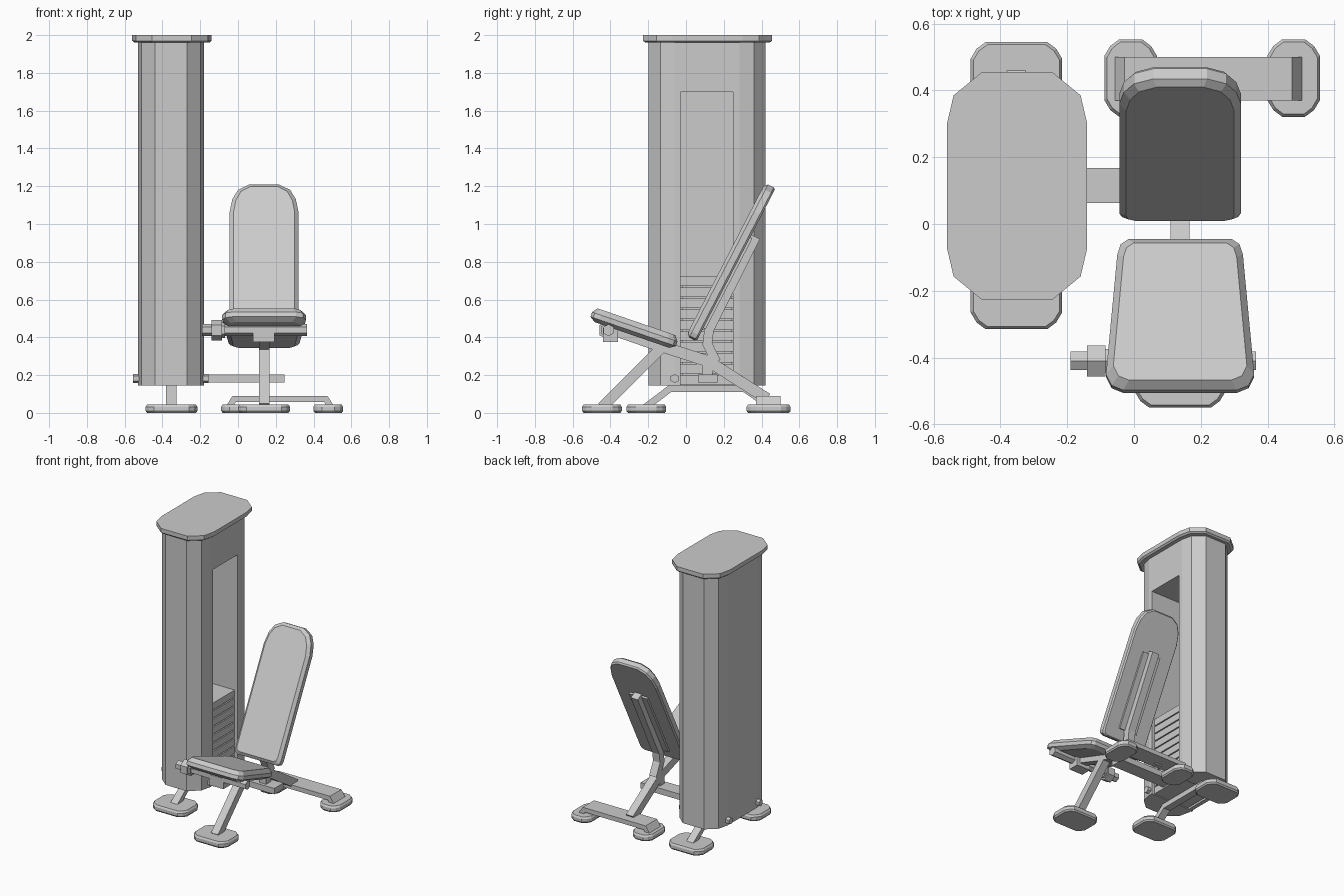
import bpy
import bmesh
from math import radians, cos, sin, pi
from mathutils import Matrix, Vector

if "Cube" in bpy.data.objects:
    bpy.data.objects.remove(bpy.data.objects["Cube"])

# Single painted-metal colour
GREY = (0.6, 0.6, 0.6, 1)
mat = bpy.data.materials.new("light grey")
mat.use_nodes = True
mat.diffuse_color = GREY
mat.node_tree.nodes["Principled BSDF"].inputs["Base Color"].default_value = GREY


def finish(name, bm, matrix=None):
    if matrix:
        bm.transform(matrix)
    bmesh.ops.recalc_face_normals(bm, faces=bm.faces[:])
    mesh = bpy.data.meshes.new(name)
    bm.to_mesh(mesh)
    bm.free()
    mesh.materials.append(mat)
    obj = bpy.data.objects.new(name, mesh)
    bpy.context.scene.collection.objects.link(obj)
    return obj


def loft(name, outline, layers, matrix=None):
    """Stack an outline at (height, inset) layers and cap both ends."""
    xs, ys = [p[0] for p in outline], [p[1] for p in outline]
    cx, cy = (min(xs) + max(xs)) / 2, (min(ys) + max(ys)) / 2
    hx, hy = max(xs) - cx, max(ys) - cy
    bm = bmesh.new()
    rings = [[bm.verts.new((cx + (x - cx) * (1 - d / hx), cy + (y - cy) * (1 - d / hy), z))
              for x, y in outline] for z, d in layers]
    n = len(outline)
    for a, b in zip(rings, rings[1:]):
        for i in range(n):
            j = (i + 1) % n
            bm.faces.new((a[i], a[j], b[j], b[i]))
    bm.faces.new(rings[0][::-1])
    bm.faces.new(rings[-1])
    return finish(name, bm, matrix)


def rounded(cx, cy, hx, hy, rx, ry, mid):
    """Rectangle with corners softened by one middle point (mid = its inset share)."""
    corner = [(hx, hy - ry), (hx - rx * mid[0], hy - ry * mid[1]), (hx - rx, hy)]
    half = corner + [(-x, y) for x, y in corner[::-1]]
    return [(cx + x, cy + y) for x, y in half] + [(cx - x, cy - y) for x, y in half]


def mirrored(half, cx):
    """Close a right-hand half outline by mirroring it in x."""
    return [(cx + x, y) for x, y in half] + [(cx - x, y) for x, y in half[::-1]]


def box(name, x, y, z):
    return loft(name, [(x[0], y[0]), (x[1], y[0]), (x[1], y[1]), (x[0], y[1])],
                [(z[0], 0), (z[1], 0)])


def bar(name, path, thick, depth, across="X"):
    """Mitred rectangular tube along a 2D path, extruded across one axis."""
    pts = [Vector(p) for p in path]
    dirs = [(b - a).normalized() for a, b in zip(pts, pts[1:])]
    bm = bmesh.new()
    rings = []
    for i, p in enumerate(pts):
        d0, d1 = dirs[max(i - 1, 0)], dirs[min(i, len(dirs) - 1)]
        t = (d0 + d1).normalized()
        off = Vector((-t.y, t.x)) * (thick / 2 / t.dot(d1))
        ring = []
        for q, d in ((p + off, depth[0]), (p + off, depth[1]),
                     (p - off, depth[1]), (p - off, depth[0])):
            ring.append(bm.verts.new((d, q.x, q.y) if across == "X" else (q.x, d, q.y)))
        rings.append(ring)
    for a, b in zip(rings, rings[1:]):
        for i in range(4):
            j = (i + 1) % 4
            bm.faces.new((a[i], a[j], b[j], b[i]))
    bm.faces.new(rings[0])
    bm.faces.new(rings[-1])
    return finish(name, bm)


def hex_rod(name, x0, x1, y, z, r):
    outline = [(r * sin(i * pi / 3), r * cos(i * pi / 3)) for i in range(6)]
    turn = Matrix(((0, 0, 1, 0), (1, 0, 0, y), (0, 1, 0, z), (0, 0, 0, 1)))
    return loft(name, outline, [(x0, 0), (x1, 0)], turn)


# Tower housing with a tall recess on the bench side
TX, TY = -0.355, 0.112
tower = loft("tower_housing", rounded(TX, TY, 0.175, 0.31, 0.09, 0.14, (0.2, 0.45)),
             [(0.145, 0), (1.97, 0)])
cutter = box("recess_cutter", (-0.5, 0), (-0.03, 0.25), (0.1, 1.7))
cutter.hide_render = True
cutter.hide_viewport = True
cutter.display_type = "WIRE"
cut = tower.modifiers.new("recess", "BOOLEAN")
cut.operation = "DIFFERENCE"
cut.solver = "EXACT"
cut.object = cutter
bpy.context.view_layer.objects.active = tower
bpy.ops.object.modifier_apply(modifier=cut.name)
bpy.data.objects.remove(cutter)

loft("tower_cap", rounded(TX + 0.005, 0.114, 0.21, 0.341, 0.105, 0.155, (0.19, 0.45)),
     [(1.96, 0.012), (1.97, 0), (2, 0)])

# Weight stack with narrow gaps
for i in range(10):
    z = 0.15 + i * 0.058
    box(f"weight_plate_{i + 1}", (-0.49, -0.2), (-0.028, 0.248), (z, z + 0.05))
box("weight_core", (-0.47, -0.22), (-0.02, 0.24), (0.15, 0.71))

# Tower base frame, bolts and the link to the bench
bar("tower_base_frame", [(-0.215, 0.03), (-0.085, 0.128), (0.31, 0.128), (0.45, 0.03)],
    0.036, (-0.38, -0.325))
for side, y in (("front", -0.06), ("rear", 0.28)):
    hex_rod(f"tower_bolt_{side}", -0.555, -0.155, y, 0.182, 0.024)
box("link_bar", (-0.5, 0.245), (0.063, 0.168), (0.16, 0.202))
box("link_post", (0.11, 0.165), (0.085, 0.14), (0.19, 0.28))

# Foot pads
PAD = [(0, 0.008), (0.01, 0), (0.032, 0), (0.045, 0.008)]
for name, x, y, hx, hy in (("tower_foot_front", -0.352, -0.21, 0.137, 0.105),
                           ("tower_foot_rear", -0.352, 0.44, 0.137, 0.105),
                           ("bench_foot_front", 0.138, -0.445, 0.137, 0.105),
                           ("bench_foot_right", -0.01, 0.437, 0.079, 0.116),
                           ("bench_foot_left", 0.478, 0.437, 0.079, 0.116)):
    loft(name, rounded(x, y, hx, hy, 0.045, 0.05, (0.4, 0.4)), PAD)

# Bench frame
MID = (0.11, 0.166)
bar("rear_crossbar", [(-0.045, 0.035), (-0.02, 0.074), (0.465, 0.074), (0.49, 0.035)],
    0.032, (0.37, 0.5), "Y")
bar("bench_spine", [(-0.4, 0.445), (-0.18, 0.368), (0.12, 0.272), (0.43, 0.075)], 0.06, MID)
bar("front_leg", [(-0.445, 0.03), (-0.13, 0.345)], 0.055, MID)
bar("backrest_support", [(0.16, 0.27), (0.113, 0.365), (0.122, 0.44), (0.37, 0.932)],
    0.05, MID)
box("seat_bracket", (0.08, 0.192), (-0.44, -0.36), (0.375, 0.45))

# Cross rod with adjustment nut under the seat
hex_rod("seat_rod", -0.19, 0.365, -0.41, 0.438, 0.032)
hex_rod("rod_nut", -0.14, -0.085, -0.41, 0.438, 0.054)
hex_rod("rod_collar", -0.085, -0.07, -0.41, 0.438, 0.042)

# Seat cushion, wider at the front
SEAT = [(0.17, -0.24), (0.205, -0.225), (0.222, -0.19),
        (0.188, 0.19), (0.178, 0.222), (0.155, 0.238)]
loft("seat_cushion", mirrored(SEAT, 0.138),
     [(-0.038, 0.03), (-0.018, 0), (0.008, 0), (0.036, 0.022)],
     Matrix.Translation((0, -0.273, 0.448)) @ Matrix.Rotation(radians(-19), 4, "X"))

# Backrest cushion with rounded top, and its mounting plate
tilt = Matrix.Translation((0, 0.027, 0.393)) @ Matrix.Rotation(radians(62.7), 4, "X")
BACK = [(0.15, 0), (0.174, 0.01), (0.182, 0.035), (0.182, 0.75), (0.168, 0.825),
        (0.138, 0.88), (0.08, 0.912)]
loft("backrest_cushion", mirrored(BACK, 0.138),
     [(-0.032, 0.008), (-0.022, 0), (0.012, 0), (0.03, 0.02)], tilt)
PLATE = [(0.072, 0.08), (0.072, 0.62)]
loft("backrest_plate", mirrored(PLATE, 0.138), [(-0.045, 0), (-0.03, 0)], tilt)
